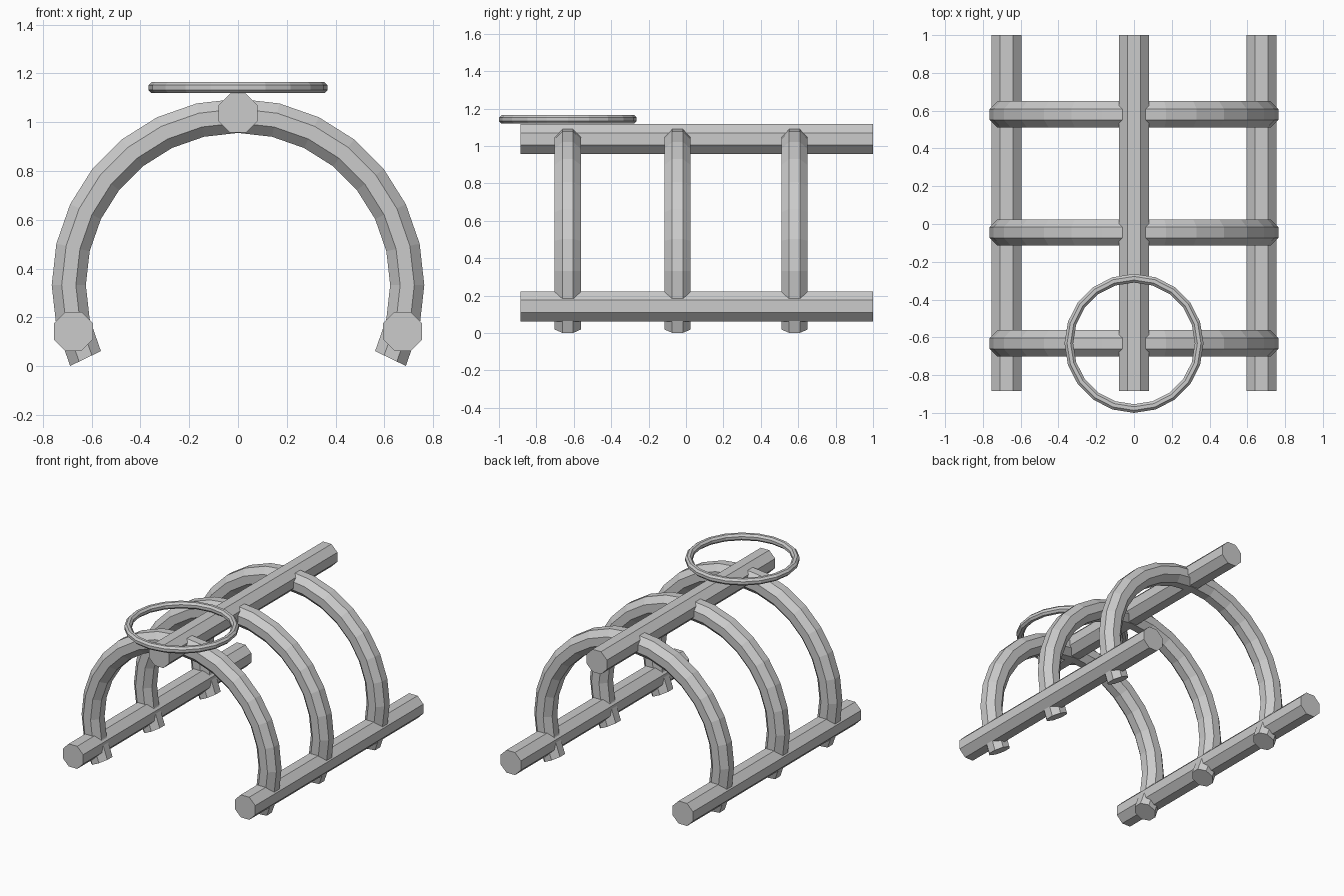
import bpy
import bmesh
from math import sin, cos, pi

cube = bpy.data.objects.get("Cube")
if cube:
    bpy.data.objects.remove(cube, do_unlink=True)

GREY = (0.6, 0.6, 0.6, 1.0)
metal = bpy.data.materials.new("plain grey")
metal.use_nodes = True
metal.diffuse_color = GREY
metal.node_tree.nodes["Principled BSDF"].inputs["Base Color"].default_value = GREY

SIDES = 8


def octagon(apothem):
    """Corners of an octagon whose flats face along the axes."""
    r = apothem / cos(pi / SIDES)
    return [(r * cos((i + 0.5) * 2 * pi / SIDES), r * sin((i + 0.5) * 2 * pi / SIDES))
            for i in range(SIDES)]


def loft(name, sections, closed=False):
    """Join octagonal sections into one flat-shaded tube."""
    bm = bmesh.new()
    loops = [[bm.verts.new(p) for p in s] for s in sections]
    pairs = list(zip(loops, loops[1:]))
    if closed:
        pairs.append((loops[-1], loops[0]))
    else:
        bm.faces.new(loops[0])
        bm.faces.new(loops[-1])
    for a, b in pairs:
        for i in range(SIDES):
            j = (i + 1) % SIDES
            bm.faces.new((a[i], a[j], b[j], b[i]))
    bmesh.ops.recalc_face_normals(bm, faces=bm.faces)
    mesh = bpy.data.meshes.new(name)
    bm.to_mesh(mesh)
    bm.free()
    mesh.materials.append(metal)
    obj = bpy.data.objects.new(name, mesh)
    bpy.context.collection.objects.link(obj)
    return obj


# Long beams: one along the ridge, one along each foot
for name, x, z in (("ridge_beam", 0, 1.037),
                   ("left_foot_beam", 0.675, 0.142),
                   ("right_foot_beam", -0.675, 0.142)):
    loft(name, [[(x + u, y, z + v) for u, v in octagon(0.08)] for y in (-0.885, 1.0)])

# Three arches, each running a little past a half circle at both feet
STEP = 2 * pi / 28
for name, y in (("front_arch", -0.632), ("middle_arch", -0.045), ("back_arch", 0.58)):
    loft(name, [[((0.694 + u) * cos(k * STEP), y + v, 0.332 + (0.694 + u) * sin(k * STEP))
                 for u, v in octagon(0.07)] for k in range(-2, 17)])

# Flat hoop resting on the front of the ridge
loft("top_ring", [[((0.345 + u) * cos(k * pi / 10), -0.632 + (0.345 + u) * sin(k * pi / 10), 1.142 + v)
                   for u, v in octagon(0.023)] for k in range(20)], closed=True)
